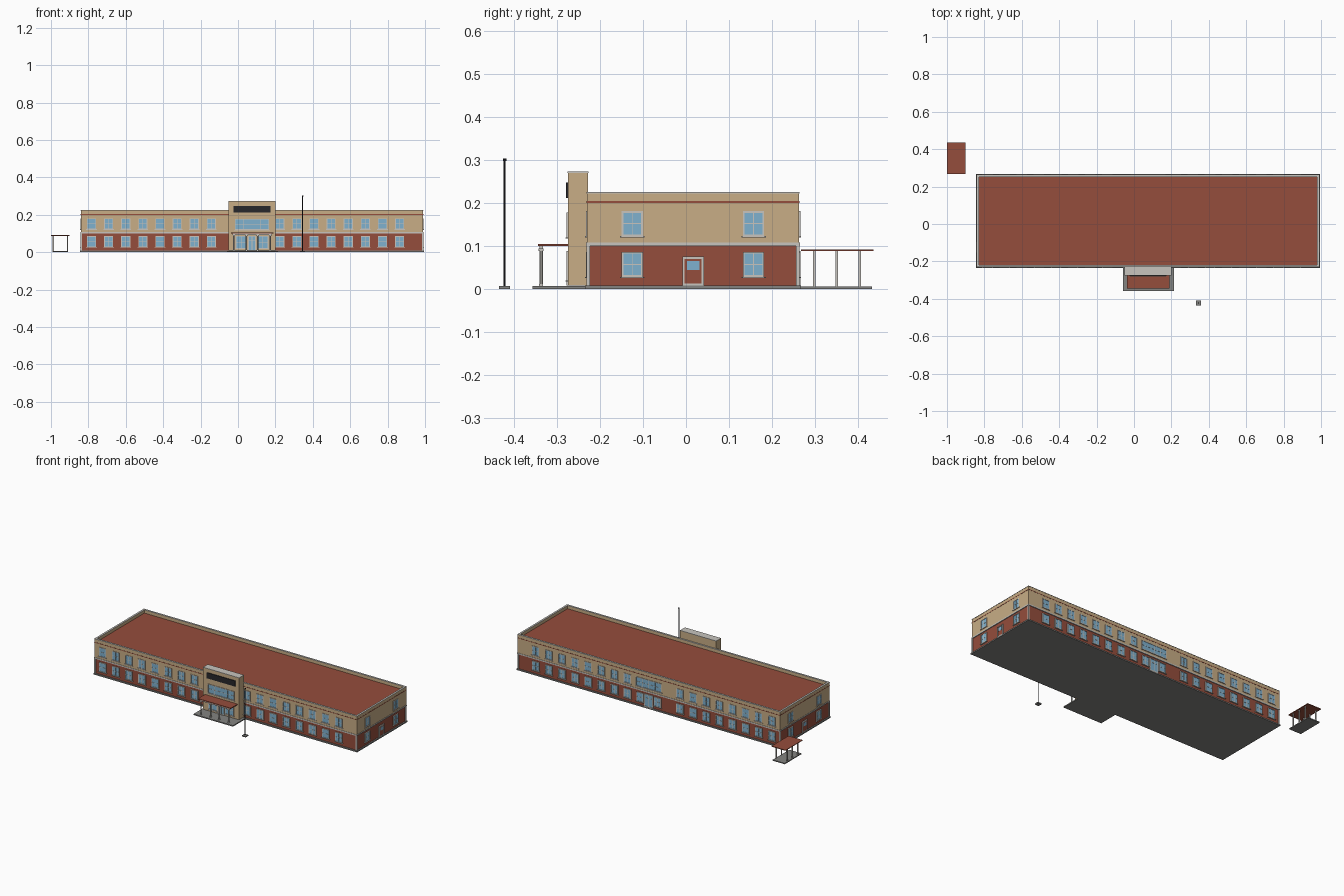
import bpy, bmesh
from mathutils import Matrix, Vector

if "Cube" in bpy.data.objects:
    bpy.data.objects.remove(bpy.data.objects["Cube"])


def material(name, r, g, b):
    m = bpy.data.materials.new(name)
    m.use_nodes = True
    m.diffuse_color = (r, g, b, 1)
    m.node_tree.nodes["Principled BSDF"].inputs["Base Color"].default_value = (r, g, b, 1)
    return m


BRICK = material("red brick", 0.30, 0.075, 0.045)
TAN = material("tan render", 0.58, 0.42, 0.24)
TRIM = material("pale stone trim", 0.58, 0.56, 0.52)
GLASS = material("blue glass", 0.21, 0.44, 0.62)
DARK = material("dark metal", 0.02, 0.02, 0.024)
GREY = material("grey concrete", 0.23, 0.23, 0.22)

parts = {}


def box(part, mat, x0, x1, y0, y1, z0, z1):
    """Add a box, given by its limits, to a named part."""
    bm, _ = parts.setdefault(part, (bmesh.new(), mat))
    size = Vector((x1 - x0, y1 - y0, z1 - z0))
    mid = Vector((x0 + x1, y0 + y1, z0 + z1)) / 2
    bmesh.ops.create_cube(bm, size=1, matrix=Matrix.Translation(mid) @ Matrix.Diagonal(size).to_4x4())


def cylinder(part, mat, x, y, z0, z1, r, sides=8):
    bm, _ = parts.setdefault(part, (bmesh.new(), mat))
    bmesh.ops.create_cone(bm, cap_ends=True, segments=sides, radius1=r, radius2=r, depth=z1 - z0,
                          matrix=Matrix.Translation((x, y, (z0 + z1) / 2)))


# Main block limits
L, R, F, B = -0.84, 0.99, -0.23, 0.263
BASE, FLOOR, ROOF, TOP = 0.008, 0.1, 0.204, 0.222
MID = 0.075          # centre line of the block and its entrance
TOWER_F = -0.275

WALLS = {"front": (1, F, -1), "back": (1, B, 1), "tower": (1, TOWER_F, -1),
         "left": (0, R, 1), "right": (0, L, -1)}


def on_wall(wall, part, mat, u0, u1, z0, z1, d0, d1):
    """Box on a wall: u runs along the wall, d is the distance out from it."""
    axis, pos, sign = WALLS[wall]
    a, b = sorted((pos + sign * d0, pos + sign * d1))
    if axis:
        box(part, mat, u0, u1, a, b, z0, z1)
    else:
        box(part, mat, a, b, u0, u1, z0, z1)


def frame(wall, part, u0, u1, z0, z1, t, out=0.003):
    for a, b in ((u0, u0 + t), (u1 - t, u1)):
        on_wall(wall, part, TRIM, a, b, z0, z1, -0.005, out)
    for a, b in ((z0, z0 + t), (z1 - t, z1)):
        on_wall(wall, part, TRIM, u0 + t, u1 - t, a, b, -0.005, out)


def window(wall, u, z0, z1, width=0.049, cols=2, rows=2):
    u0, u1 = u - width / 2, u + width / 2
    on_wall(wall, "window_glass", GLASS, u0 + 0.002, u1 - 0.002, z0 + 0.002, z1 - 0.002, -0.005, 0.001)
    frame(wall, "window_frames", u0, u1, z0, z1, 0.004)
    for i in range(1, cols):
        c = u0 + width * i / cols
        on_wall(wall, "window_bars", TRIM, c - 0.001, c + 0.001, z0, z1, 0, 0.002)
    for i in range(1, rows):
        c = z0 + (z1 - z0) * i / rows
        on_wall(wall, "window_bars", TRIM, u0, u1, c - 0.001, c + 0.001, 0, 0.002)
    on_wall(wall, "window_sills", TRIM, u0 - 0.004, u1 + 0.004, z0 - 0.003, z0, -0.005, 0.005)


def door(wall, u, width, z1, leaf_mat, leaves=1):
    u0, u1 = u - width / 2, u + width / 2
    on_wall(wall, wall + "_door", leaf_mat, u0 + 0.003, u1 - 0.003, BASE, z1 - 0.003, -0.005, 0.001)
    frame(wall, "door_frames", u0, u1, BASE, z1, 0.005)
    if leaves > 1:
        on_wall(wall, "door_bars", TRIM, u - 0.002, u + 0.002, BASE, z1, 0, 0.002)
        on_wall(wall, "door_bars", TRIM, u0, u1, 0.062, 0.065, 0, 0.002)


# Foundation, lower and upper walls
box("foundation", GREY, L - 0.005, R + 0.005, F - 0.005, B + 0.004, 0, BASE)
box("lower_walls", BRICK, L + 0.003, R - 0.003, F + 0.003, B - 0.003, BASE, FLOOR)
box("floor_band", TRIM, L - 0.002, R + 0.002, F - 0.002, B + 0.002, FLOOR, FLOOR + 0.008)
box("upper_walls", TAN, L, R, F, B, FLOOR + 0.008, 0.2)
for x in (L + 0.003, R - 0.003):
    for y in (F + 0.003, B - 0.003):
        box("corner_trim", TRIM, x - 0.004, x + 0.004, y - 0.004, y + 0.004, BASE, FLOOR)

# Roof with parapet and coping
box("roof", BRICK, L - 0.001, R + 0.001, F - 0.001, B + 0.001, 0.2, ROOF)


def ring(part, mat, grow, t, z0, z1):
    l, r, f, b = L - grow, R + grow, F - grow, B + grow
    for y0, y1 in ((f, f + t), (b - t, b)):
        box(part, mat, l, r, y0, y1, z0, z1)
    for x0, x1 in ((l, l + t), (r - t, r)):
        box(part, mat, x0, x1, f + t, b - t, z0, z1)


ring("parapet", TAN, 0, 0.01, ROOF, TOP)
ring("parapet_coping", TRIM, 0.001, 0.012, TOP, TOP + 0.003)

# Window rows, skipping the entrance bays
FLOORS = ((0.028, 0.086), (0.123, 0.181))
for z0, z1 in FLOORS:
    for i in list(range(8)) + list(range(11, 19)):
        for wall in ("front", "back"):
            window(wall, -0.783 + 0.0915 * i, z0, z1)
    for wall in ("left", "right"):
        for y in (-0.125, 0.157):
            window(wall, y, z0, z1)

# End doors with a small pane
for wall in ("left", "right"):
    door(wall, 0.0165, 0.05, 0.075, BRICK)
    on_wall(wall, "door_panes", GLASS, 0.002, 0.031, 0.044, 0.065, 0, 0.002)

# Back entrance
window("back", MID, *FLOORS[1], width=0.18, cols=4)
door("back", MID, 0.06, 0.088, GLASS, leaves=2)
for s in (-1, 1):
    window("back", MID + s * 0.061, *FLOORS[0])

# Entrance tower with sign board
box("tower", TAN, -0.05, 0.2, TOWER_F, F + 0.002, BASE, 0.27)
box("tower_coping", TRIM, -0.051, 0.201, TOWER_F - 0.001, F + 0.003, 0.27, 0.273)
on_wall("tower", "sign_board", DARK, -0.024, 0.174, 0.212, 0.248, 0, 0.004)
window("tower", MID, 0.12, 0.178, width=0.184, cols=4)
door("tower", MID, 0.044, 0.088, GLASS, leaves=2)
for s in (-1, 1):
    window("tower", MID + s * 0.058, 0.02, 0.088, width=0.06)

# Porch
box("porch_slab", GREY, -0.06, 0.215, -0.357, F - 0.004, 0, 0.007)
box("porch_roof", BRICK, -0.038, 0.19, -0.344, TOWER_F, 0.1, 0.105)
box("porch_beam", TRIM, -0.03, 0.182, -0.341, -0.332, 0.093, 0.1)
for x in (-0.022, 0.045, 0.105, 0.172):
    cylinder("porch_columns", TRIM, x, -0.337, 0.007, 0.093, 0.004)
    box("column_caps", TRIM, x - 0.006, x + 0.006, -0.343, -0.331, 0.088, 0.094)
    box("column_feet", TRIM, x - 0.005, x + 0.005, -0.342, -0.332, 0.007, 0.011)

# Open shelter behind the block
box("shelter_slab", GREY, -0.992, -0.908, 0.268, 0.433, 0, 0.006)
box("shelter_roof", BRICK, -1.0, -0.902, 0.267, 0.436, 0.088, 0.092)
for x in (-0.988, -0.912):
    for y in (0.298, 0.351, 0.404):
        box("shelter_posts", TRIM, x - 0.003, x + 0.003, y - 0.003, y + 0.003, 0.006, 0.088)

# Flagpole
box("flagpole_base", GREY, 0.332, 0.358, -0.435, -0.409, 0, 0.007)
cylinder("flagpole", DARK, 0.345, -0.422, 0.007, 0.3, 0.0025)
cylinder("flagpole_cap", DARK, 0.345, -0.422, 0.298, 0.303, 0.004)

# Turn the collected parts into objects
for name, (bm, mat) in parts.items():
    mesh = bpy.data.meshes.new(name)
    bm.to_mesh(mesh)
    bm.free()
    mesh.materials.append(mat)
    bpy.context.collection.objects.link(bpy.data.objects.new(name, mesh))
